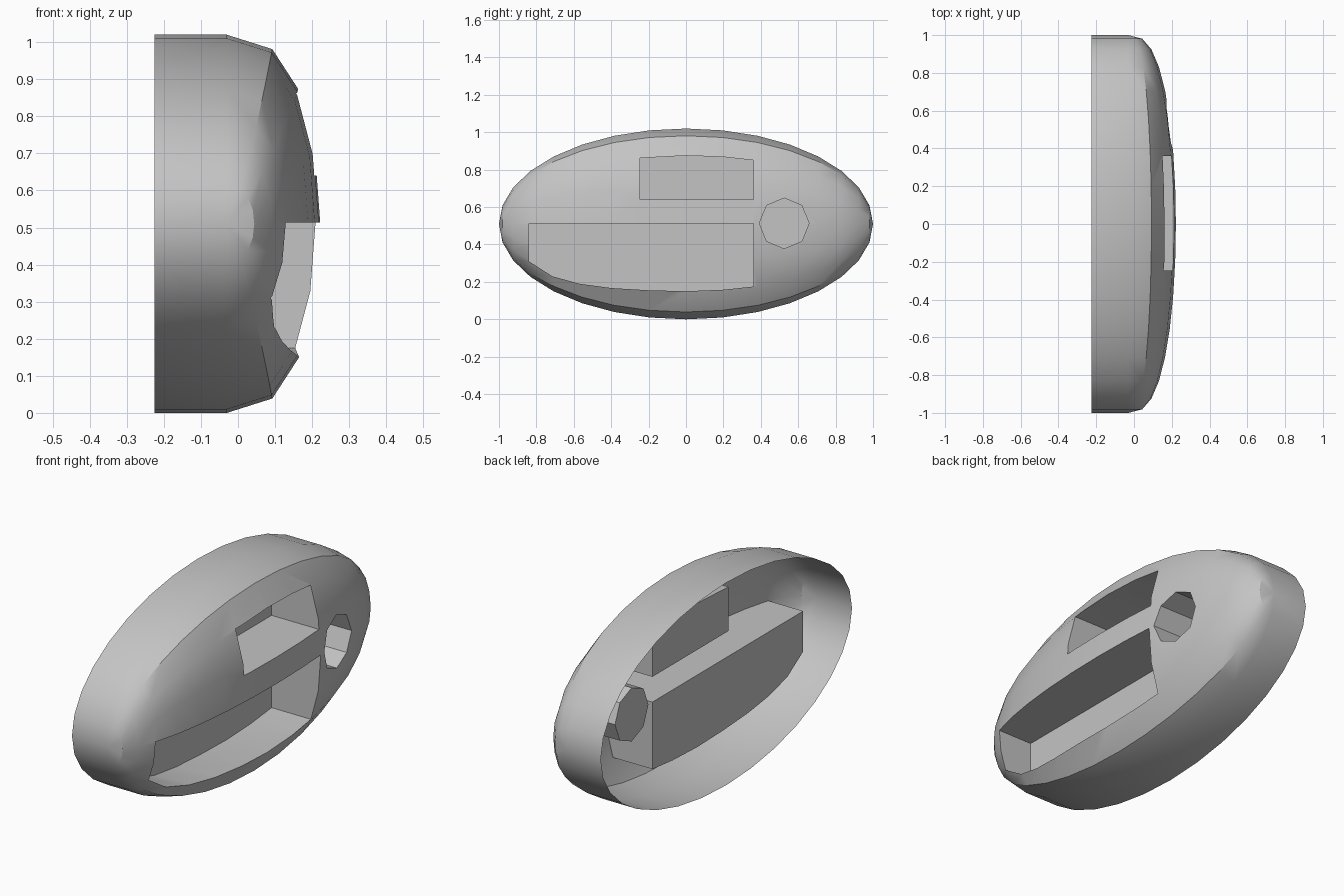
import bpy, bmesh, math
from mathutils import Matrix, Vector

cube = bpy.data.objects.get("Cube")
if cube:
    bpy.data.objects.remove(cube, do_unlink=True)

MID_Z = 0.51      # height of the shell's centre line
RIM_X = -0.225    # open back rim
SHOULDER_X = -0.03
DOME_X = 0.222
FLOOR_X = -0.065  # bottom of every pocket

grey = bpy.data.materials.new("light_grey")
grey.use_nodes = True
COLOUR = (0.55, 0.55, 0.55, 1)
grey.diffuse_color = COLOUR
grey.node_tree.nodes["Principled BSDF"].inputs["Base Color"].default_value = COLOUR


def add_object(name, bm):
    mesh = bpy.data.meshes.new(name)
    bm.to_mesh(mesh)
    bm.free()
    mesh.materials.append(grey)
    obj = bpy.data.objects.new(name, mesh)
    bpy.context.collection.objects.link(obj)
    return obj


def add_prism(bm, outline):
    """Prism along x over an outline of (y, z) points."""
    face = bm.faces.new([bm.verts.new((FLOOR_X, y, z)) for y, z in outline])
    grown = bmesh.ops.extrude_face_region(bm, geom=[face], use_keep_orig=True)
    verts = [g for g in grown["geom"] if isinstance(g, bmesh.types.BMVert)]
    bmesh.ops.translate(bm, verts=verts, vec=(0.5, 0, 0))


# Domed body: half a sphere with its poles on y, flattened, with a straight skirt
bm = bmesh.new()
bmesh.ops.create_uvsphere(bm, u_segments=16, v_segments=16, radius=1,
                          matrix=Matrix.Rotation(math.pi / 2, 4, "X"))
bmesh.ops.bisect_plane(bm, geom=bm.verts[:] + bm.edges[:] + bm.faces[:], dist=0.0001,
                       plane_co=(0, 0, 0), plane_no=(1, 0, 0), clear_inner=True)
for v in bm.verts:
    height = v.co.x if v.co.x > 0.001 else 0
    v.co = Vector((SHOULDER_X + (DOME_X - SHOULDER_X) * height ** 0.75,
                   v.co.y, MID_Z + MID_Z * v.co.z))
rim = [e for e in bm.edges if e.is_boundary]
skirt = bmesh.ops.extrude_edge_only(bm, edges=rim)["geom"]
for v in skirt:
    if isinstance(v, bmesh.types.BMVert):
        v.co.x = RIM_X
bmesh.ops.holes_fill(bm, edges=[e for e in bm.edges if e.is_boundary], sides=0)
bmesh.ops.recalc_face_normals(bm, faces=bm.faces[:])
shell = add_object("shell", bm)

# Pocket cutters: long lower pocket, short upper pocket, octagonal hole
bm = bmesh.new()
add_prism(bm, [(-0.84, 0.513), (0.36, 0.513), (0.36, 0.175), (0.2, 0.158), (0, 0.15),
               (-0.2, 0.155), (-0.4, 0.167), (-0.57, 0.19), (-0.715, 0.23), (-0.84, 0.31)])
add_prism(bm, [(-0.245, 0.64), (0.36, 0.64), (0.36, 0.85), (0.2, 0.868),
               (0, 0.875), (-0.245, 0.862)])
add_prism(bm, [(0.525 + 0.133 * math.sin(k * math.pi / 4),
                0.513 + 0.135 * math.cos(k * math.pi / 4)) for k in range(8)])
bmesh.ops.recalc_face_normals(bm, faces=bm.faces[:])
cutter = add_object("pocket_cutter", bm)
cutter.hide_render = True

# Cut the pockets, then open the back so the pocket walls show inside
cut = shell.modifiers.new("pockets", "BOOLEAN")
cut.operation = "DIFFERENCE"
cut.solver = "EXACT"
cut.object = cutter
depsgraph = bpy.context.evaluated_depsgraph_get()
carved = bpy.data.meshes.new_from_object(shell.evaluated_get(depsgraph))
shell.modifiers.clear()
bm = bmesh.new()
bm.from_mesh(carved)
back = [f for f in bm.faces if all(v.co.x < RIM_X + 0.001 for v in f.verts)]
bmesh.ops.delete(bm, geom=back, context="FACES")
bm.to_mesh(carved)
bm.free()
shell.data = carved
bpy.data.objects.remove(cutter, do_unlink=True)

bpy.ops.object.select_all(action="DESELECT")
shell.select_set(True)
bpy.context.view_layer.objects.active = shell
bpy.ops.object.shade_smooth_by_angle(angle=math.radians(30))
